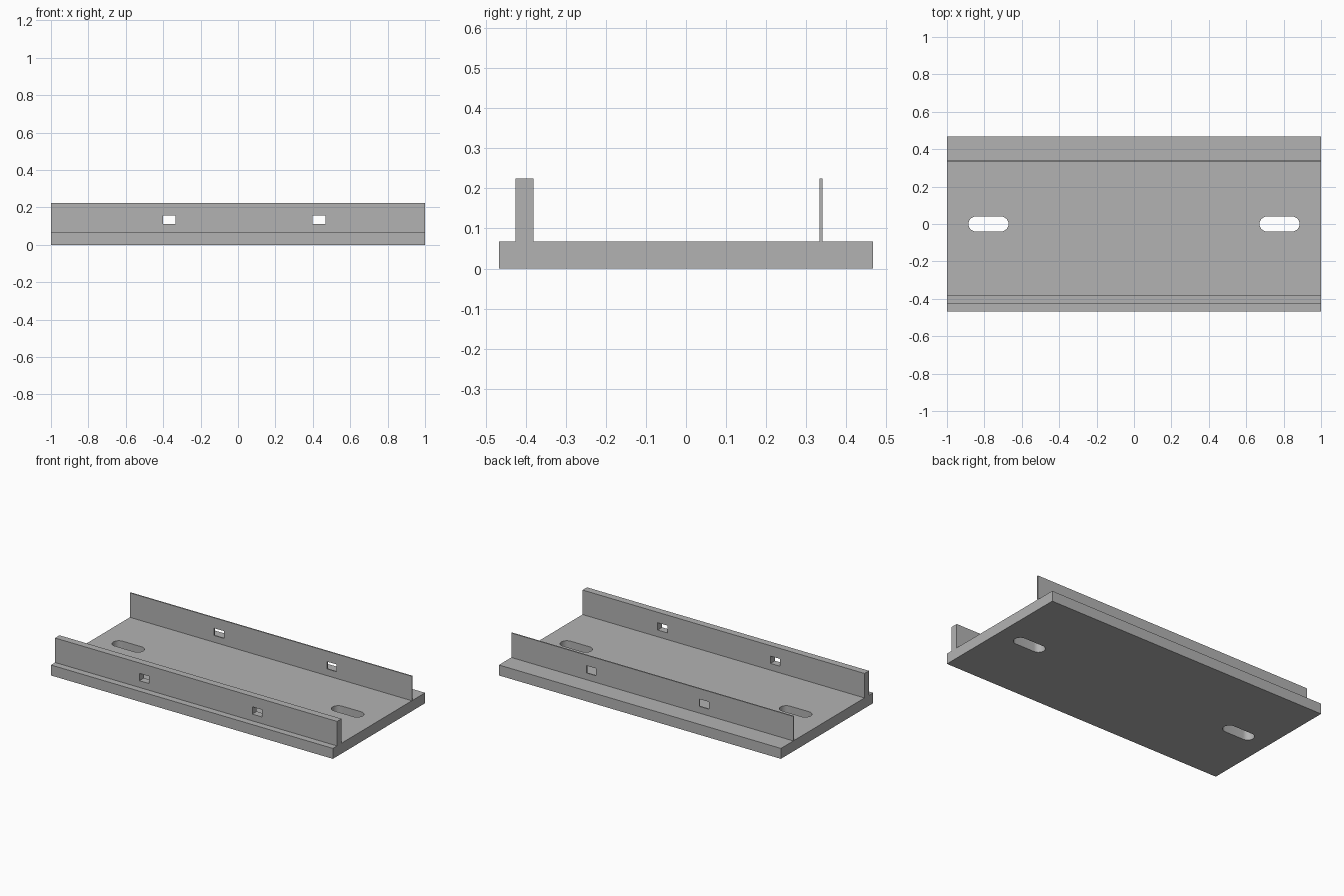
import bpy
import bmesh
import math

cube = bpy.data.objects.get("Cube")
if cube:
    bpy.data.objects.remove(cube, do_unlink=True)

DEPTH = 0.467
BASE_H = 0.067
TOP = 0.224

grey = bpy.data.materials.new("plain grey")
grey.use_nodes = True
colour = (0.45, 0.45, 0.45, 1)
grey.diffuse_color = colour
grey.node_tree.nodes["Principled BSDF"].inputs["Base Color"].default_value = colour


def prism(name, outline, z0, z1):
    """Extrude an xy outline from z0 to z1."""
    bm = bmesh.new()
    face = bm.faces.new([bm.verts.new((x, y, z0)) for x, y in outline])
    side = bmesh.ops.extrude_face_region(bm, geom=[face])["geom"]
    moved = [v for v in side if isinstance(v, bmesh.types.BMVert)]
    bmesh.ops.translate(bm, verts=moved, vec=(0, 0, z1 - z0))
    bmesh.ops.recalc_face_normals(bm, faces=bm.faces)
    mesh = bpy.data.meshes.new(name)
    bm.to_mesh(mesh)
    bm.free()
    mesh.materials.append(grey)
    obj = bpy.data.objects.new(name, mesh)
    bpy.context.collection.objects.link(obj)
    return obj


def box(name, x0, x1, y0, y1, z0, z1):
    return prism(name, [(x0, y0), (x1, y0), (x1, y1), (x0, y1)], z0, z1)


def select(obj):
    bpy.ops.object.select_all(action="DESELECT")
    obj.select_set(True)
    bpy.context.view_layer.objects.active = obj


def cut(obj, cutter):
    """Subtract the cutter, then discard it."""
    cutter.hide_render = True
    mod = obj.modifiers.new("opening", "BOOLEAN")
    mod.operation = "DIFFERENCE"
    mod.solver = "EXACT"
    mod.object = cutter
    select(obj)
    bpy.ops.object.modifier_apply(modifier=mod.name)
    bpy.data.objects.remove(cutter, do_unlink=True)


def slot_outline(cx, half_straight, radius, steps=16):
    """Rounded slot lying along x."""
    points = []
    for side in (1, -1):
        for i in range(steps + 1):
            a = math.pi * (i / steps - 0.5)
            points.append((cx + side * (half_straight + radius * math.cos(a)),
                           side * radius * math.sin(a)))
    return points


# Base plate with a rounded mounting slot near each end
base = box("base_plate", -1, 1, -DEPTH, DEPTH, 0, BASE_H)
for cx in (-0.778, 0.778):
    cut(base, prism("slot_cutter", slot_outline(cx, 0.067, 0.04), -0.1, 0.2))
select(base)
bpy.ops.object.shade_smooth_by_angle(angle=math.radians(30))

# Thick front rail and thin back rail, each with two rectangular windows
for name, y0, y1 in (("front_rail", -0.425, -0.38), ("back_rail", 0.333, 0.341)):
    rail = box(name, -1, 1, y0, y1, BASE_H, TOP)
    for cx in (-0.368, 0.433):
        cut(rail, box("window_cutter", cx - 0.034, cx + 0.034,
                      y0 - 0.1, y1 + 0.1, 0.11, 0.157))
